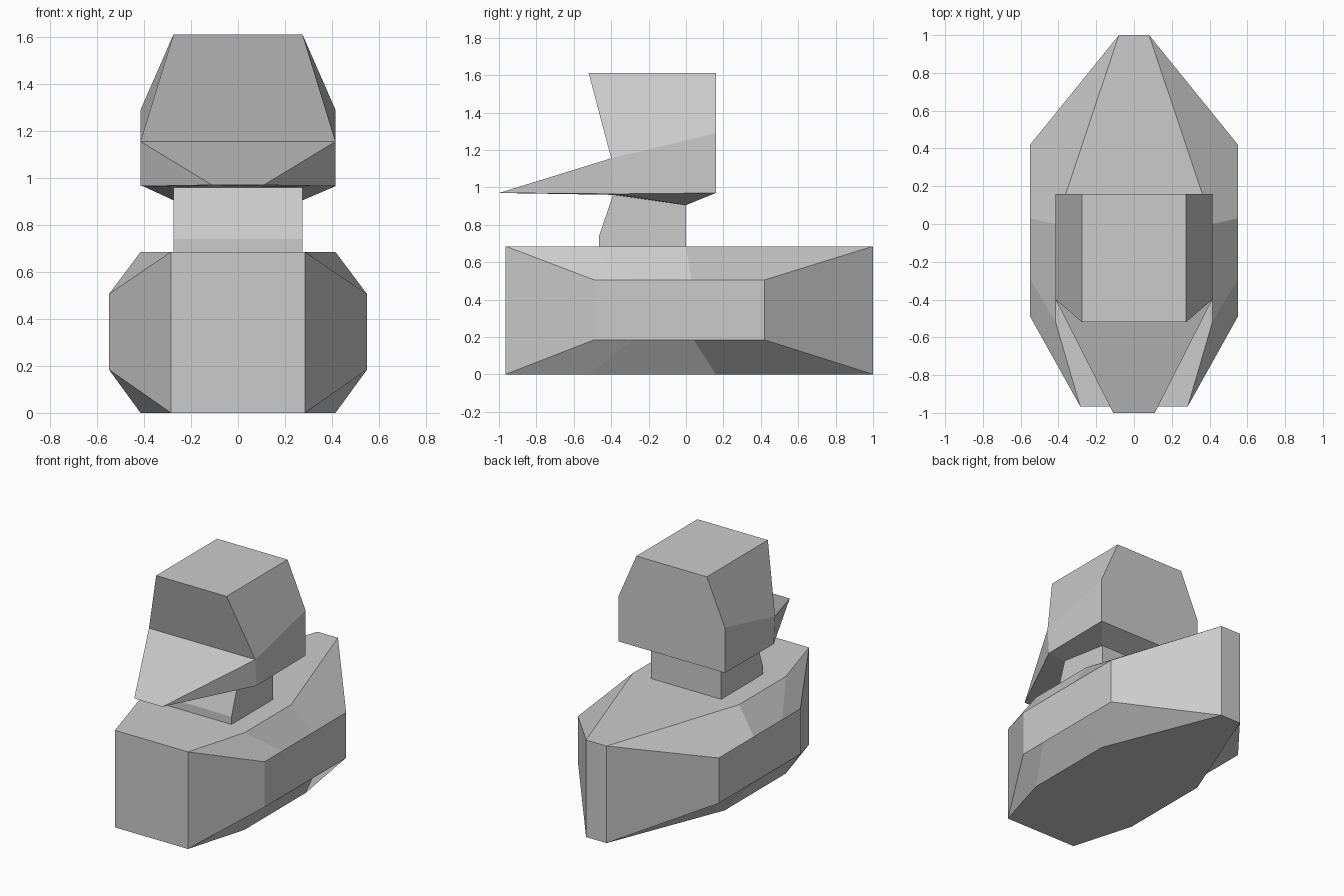
import bpy, bmesh

if "Cube" in bpy.data.objects:
    bpy.data.objects.remove(bpy.data.objects["Cube"])


def shell(name, pts, sides, spans):
    """Symmetric solid: 'sides' are right-hand faces copied to the left,
    'spans' are right-hand point runs bridged across x = 0."""
    bm = bmesh.new()
    right = [bm.verts.new(p) for p in pts]
    left = [bm.verts.new((-x, y, z)) for x, y, z in pts]
    for f in sides:
        bm.faces.new([right[i] for i in f])
        bm.faces.new([left[i] for i in reversed(f)])
    for run in spans:
        bm.faces.new([right[i] for i in run] + [left[i] for i in reversed(run)])
    bmesh.ops.recalc_face_normals(bm, faces=bm.faces)
    mesh = bpy.data.meshes.new(name)
    bm.to_mesh(mesh)
    bm.free()
    obj = bpy.data.objects.new(name, mesh)
    bpy.context.collection.objects.link(obj)
    return obj


# Body: four rings of points (top, upper side, bottom, lower side), front to back
def side_row(ys, z):
    return [(0.55, y, z) for y in ys]


def cap_row(mid_back, z):
    return [(0.285, -0.965, z), (0.415, -0.52, z), (0.415, mid_back, z), (0.08, 1.0, z)]


body_pts = (cap_row(0.0, 0.685) + side_row((-0.49, -0.29, 0.03, 0.42), 0.505)
            + cap_row(0.16, 0.0) + side_row((-0.49, -0.28, 0.04, 0.42), 0.185))
chamfers = [(b + i, b + i + 1, b + i + 5, b + i + 4) for b in (0, 8) for i in range(3)]
shell("body", body_pts,
      chamfers + [(0, 4, 12, 8), (3, 7, 15, 11), (4, 5, 6, 7, 15, 14, 13, 12)],
      [(0, 1, 2, 3), (8, 9, 10, 11), (0, 8), (3, 11)])

# Neck: side profile spanned across the width, open where it meets body and head
neck_profile = [(-0.465, 0.685), (-0.465, 0.74), (-0.39, 0.96), (0.0, 0.905), (0.0, 0.685)]
shell("neck", [(0.275, y, z) for y, z in neck_profile],
      [(0, 1, 2, 3, 4)], [(0, 1), (1, 2), (3, 4)])

# Head with beak
head_pts = [
    (0.275, -0.52, 1.61), (0.275, 0.16, 1.61),      # crown front, back
    (0.415, -0.40, 1.155), (0.415, 0.16, 1.29),     # brow front, back
    (0.415, -0.385, 0.965), (0.415, 0.16, 0.97),    # lower rim front, back
    (0.275, -0.39, 0.96), (0.275, 0.0, 0.905),      # neck opening front, back
    (0.11, -1.0, 0.97),                             # beak tip
]
shell("head", head_pts,
      [(0, 2, 3, 1), (2, 4, 5, 3), (4, 6, 7, 5), (2, 8, 4)],
      [(0, 1), (0, 2), (1, 3, 5), (5, 7), (2, 8), (8, 4, 6)])
